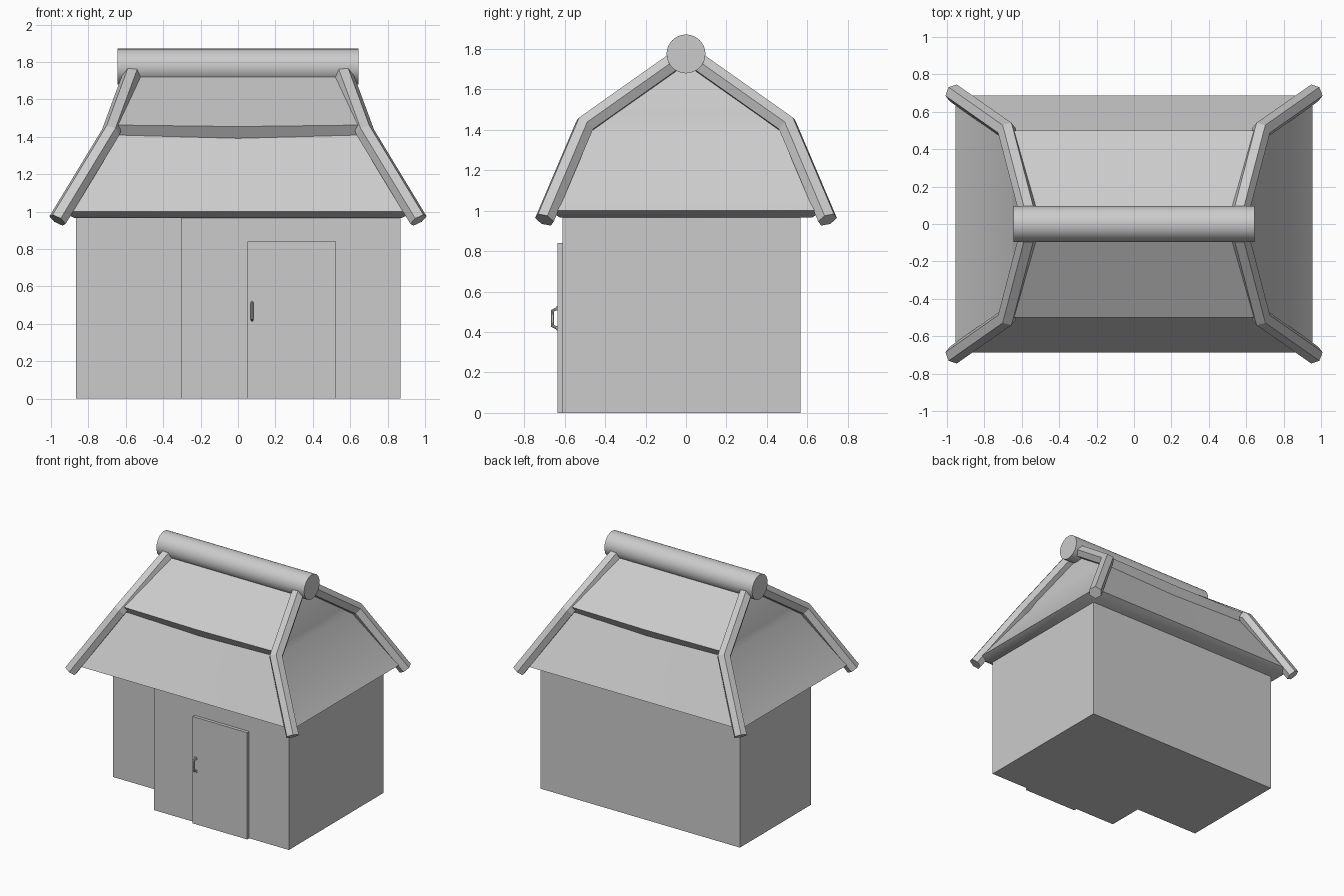
import bpy
import bmesh
import math
from mathutils import Vector

cube = bpy.data.objects.get("Cube")
if cube:
    bpy.data.objects.remove(cube, do_unlink=True)

# One plain grey for the whole hut
grey = bpy.data.materials.new("plain_grey")
grey.use_nodes = True
grey.diffuse_color = (0.6, 0.6, 0.6, 1)
bsdf = grey.node_tree.nodes["Principled BSDF"]
bsdf.inputs["Base Color"].default_value = grey.diffuse_color
bsdf.inputs["Roughness"].default_value = 0.9


def finish(name, bm, smooth=None):
    """Turn a bmesh into a named object, optionally smooth shaded."""
    bmesh.ops.recalc_face_normals(bm, faces=bm.faces)
    mesh = bpy.data.meshes.new(name)
    bm.to_mesh(mesh)
    bm.free()
    mesh.materials.append(grey)
    obj = bpy.data.objects.new(name, mesh)
    bpy.context.collection.objects.link(obj)
    if smooth:
        bpy.ops.object.select_all(action="DESELECT")
        obj.select_set(True)
        bpy.context.view_layer.objects.active = obj
        bpy.ops.object.shade_smooth_by_angle(angle=math.radians(smooth))
    return obj


def loft(name, rings, smooth=None):
    """Skin a list of closed rings and cap both ends."""
    bm = bmesh.new()
    loops = [[bm.verts.new(p) for p in ring] for ring in rings]
    for a, b in zip(loops, loops[1:]):
        for i in range(len(a)):
            j = (i + 1) % len(a)
            bm.faces.new((a[i], a[j], b[j], b[i]))
    bm.faces.new(loops[0])
    bm.faces.new(loops[-1])
    return finish(name, bm, smooth)


def prism(name, outline, z0, z1):
    """Extrude a plan outline upward."""
    return loft(name, [[(x, y, z) for x, y in outline] for z in (z0, z1)])


def box(name, x0, x1, y0, y1, z0, z1):
    return prism(name, [(x0, y0), (x1, y0), (x1, y1), (x0, y1)], z0, z1)


def sweep(name, path, radius, sides, smooth=None, turn=0.0):
    """Sweep a regular polygon along a bent path with mitred corners."""
    path = [Vector(p) for p in path]
    dirs = [(b - a).normalized() for a, b in zip(path, path[1:])]
    bend = dirs[0].cross(dirs[-1])
    normal = bend.normalized() if bend.length > 0.001 else dirs[0].orthogonal().normalized()
    rings = []
    for k, p in enumerate(path):
        before, after = dirs[max(k - 1, 0)], dirs[min(k, len(dirs) - 1)]
        tangent = (before + after).normalized()
        side = tangent.cross(normal)
        stretch = 1 / max(tangent.dot(after), 0.5)
        ring = []
        for i in range(sides):
            t = turn + math.tau * i / sides
            ring.append(p + normal * math.cos(t) * radius + side * math.sin(t) * radius * stretch)
        rings.append(ring)
    return loft(name, rings, smooth)


# Walls, with the front set back on one side as a porch
FRONT, BACK, PORCH = -0.61, 0.565, -0.32
prism("walls", [(-0.865, PORCH), (-0.305, PORCH), (-0.305, FRONT),
                (0.87, FRONT), (0.87, BACK), (-0.865, BACK)], 0, 0.98)

# Door and its bracket handle
box("door", 0.05, 0.525, -0.635, FRONT, 0, 0.84)
HX = 0.075
sweep("door_handle", [(HX, -0.63, 0.415), (HX, -0.66, 0.43),
                      (HX, -0.66, 0.505), (HX, -0.63, 0.52)], 0.007, 8, 40)
for label, z in (("lower", 0.418), ("upper", 0.517)):
    box("handle_plate_" + label, HX - 0.011, HX + 0.011, -0.641, -0.634, z - 0.011, z + 0.011)


# Two-tier hipped roof: half width, half depth, height, sag at the middle
def roof_ring(hx, hy, z, sag):
    return [(-hx, -hy, z), (0, -hy, z - sag), (hx, -hy, z),
            (hx, hy, z), (0, hy, z - sag), (-hx, hy, z)]


loft("roof", [roof_ring(*r) for r in (
    (0.87, 0.62, 0.965, 0),
    (0.955, 0.687, 1.0, 0),
    (0.655, 0.465, 1.41, 0.018),
    (0.645, 0.5, 1.463, 0.008),
    (0.53, 0.03, 1.75, 0))], 30)

# Round ridge log
sweep("ridge_log", [(-0.643, 0, 1.775), (0.643, 0, 1.775)], 0.096, 32, 40)

# Bent hip beams on the four corners
for sx, side in ((1, "left"), (-1, "right")):
    for sy, end in ((-1, "front"), (1, "back")):
        sweep(f"hip_beam_{end}_{side}",
              [(sx * 0.965, sy * 0.7, 0.955),
               (sx * 0.68, sy * 0.5, 1.425),
               (sx * 0.56, sy * 0.04, 1.75)], 0.05, 6, turn=math.pi / 6)
